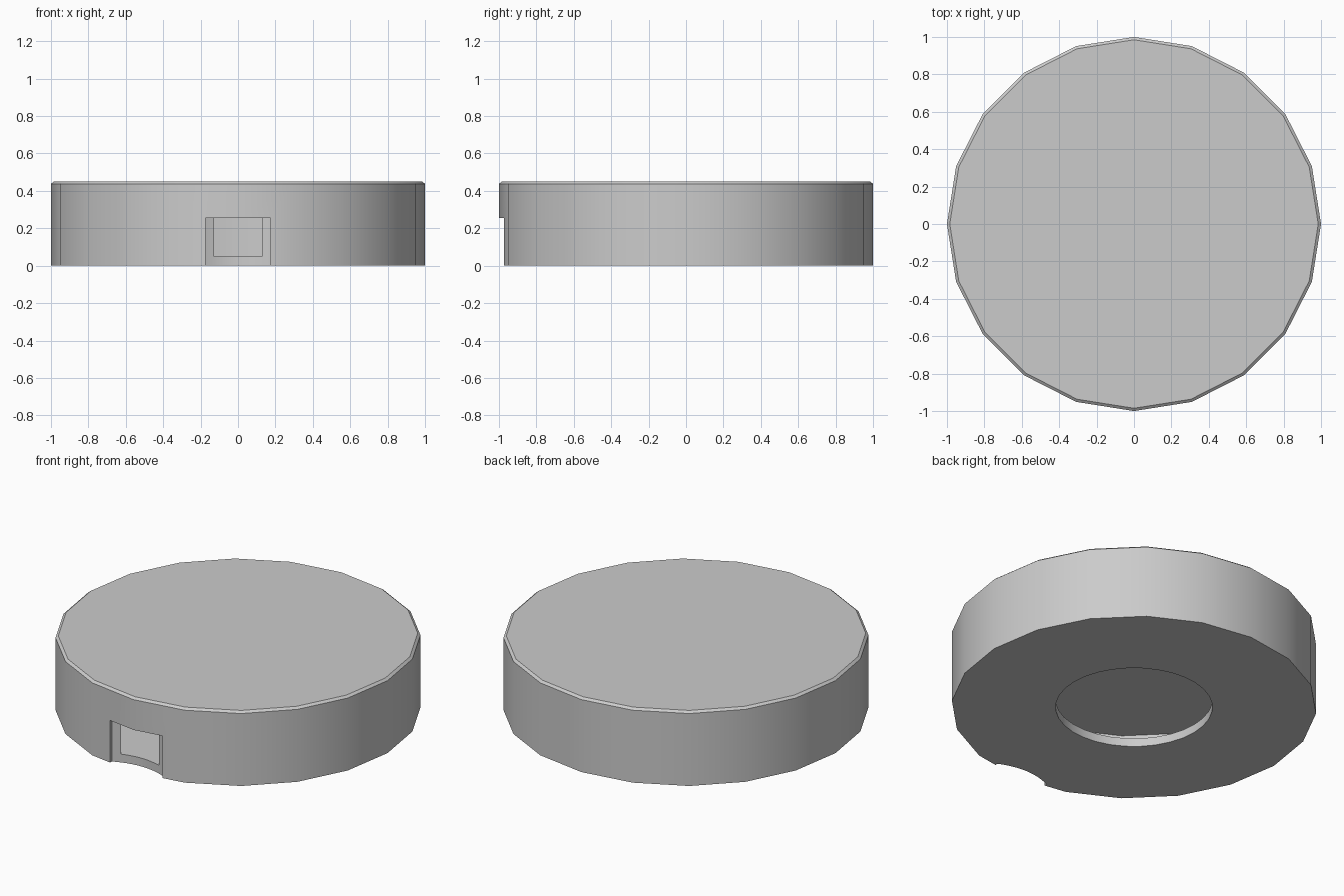
import bpy, bmesh, math

if "Cube" in bpy.data.objects:
    bpy.data.objects.remove(bpy.data.objects["Cube"])

def prism(name, rings):
    """Closed solid from stacked rings of (x, y, z) points."""
    bm = bmesh.new()
    loops = [[bm.verts.new(p) for p in ring] for ring in rings]
    n = len(loops[0])
    for a, b in zip(loops, loops[1:]):
        for i in range(n):
            j = (i + 1) % n
            bm.faces.new((a[i], a[j], b[j], b[i]))
    bm.faces.new(loops[0][::-1])
    bm.faces.new(loops[-1])
    bmesh.ops.recalc_face_normals(bm, faces=bm.faces[:])
    me = bpy.data.meshes.new(name)
    bm.to_mesh(me)
    bm.free()
    ob = bpy.data.objects.new(name, me)
    bpy.context.collection.objects.link(ob)
    return ob

def circle(r, z, n=20):
    return [(r * math.cos(math.tau * i / n), r * math.sin(math.tau * i / n), z) for i in range(n)]

# outer case with a thin chamfer round the top
case = prism("round_case", [circle(1, 0), circle(1, 0.438), circle(0.985, 0.45)])

# hollow interior and round hole in the underside
cavity = prism("cavity_cutter", [circle(0.957, 0.05), circle(0.957, 0.37)])
hole = prism("hole_cutter", [circle(0.43, -0.1, 32), circle(0.43, 0.15, 32)])

# front scoop with a concave back that breaks through into the cavity
outline = [(-0.175, -1.1), (0.175, -1.1)]
for i in range(13):
    x = 0.175 - 0.35 * i / 12
    outline.append((x, -0.915 - 0.04 * (x / 0.175) ** 2))
scoop = prism("scoop_cutter", [[(x, y, z) for x, y in outline] for z in (-0.1, 0.255)])

# apply the cuts
bpy.context.view_layer.objects.active = case
case.select_set(True)
for cutter in (cavity, hole, scoop):
    cutter.hide_render = True
    mod = case.modifiers.new(cutter.name, 'BOOLEAN')
    mod.operation = 'DIFFERENCE'
    mod.solver = 'EXACT'
    mod.object = cutter
    bpy.ops.object.modifier_apply(modifier=mod.name)
    bpy.data.objects.remove(cutter, do_unlink=True)

bpy.ops.object.shade_smooth_by_angle(angle=math.radians(30))
